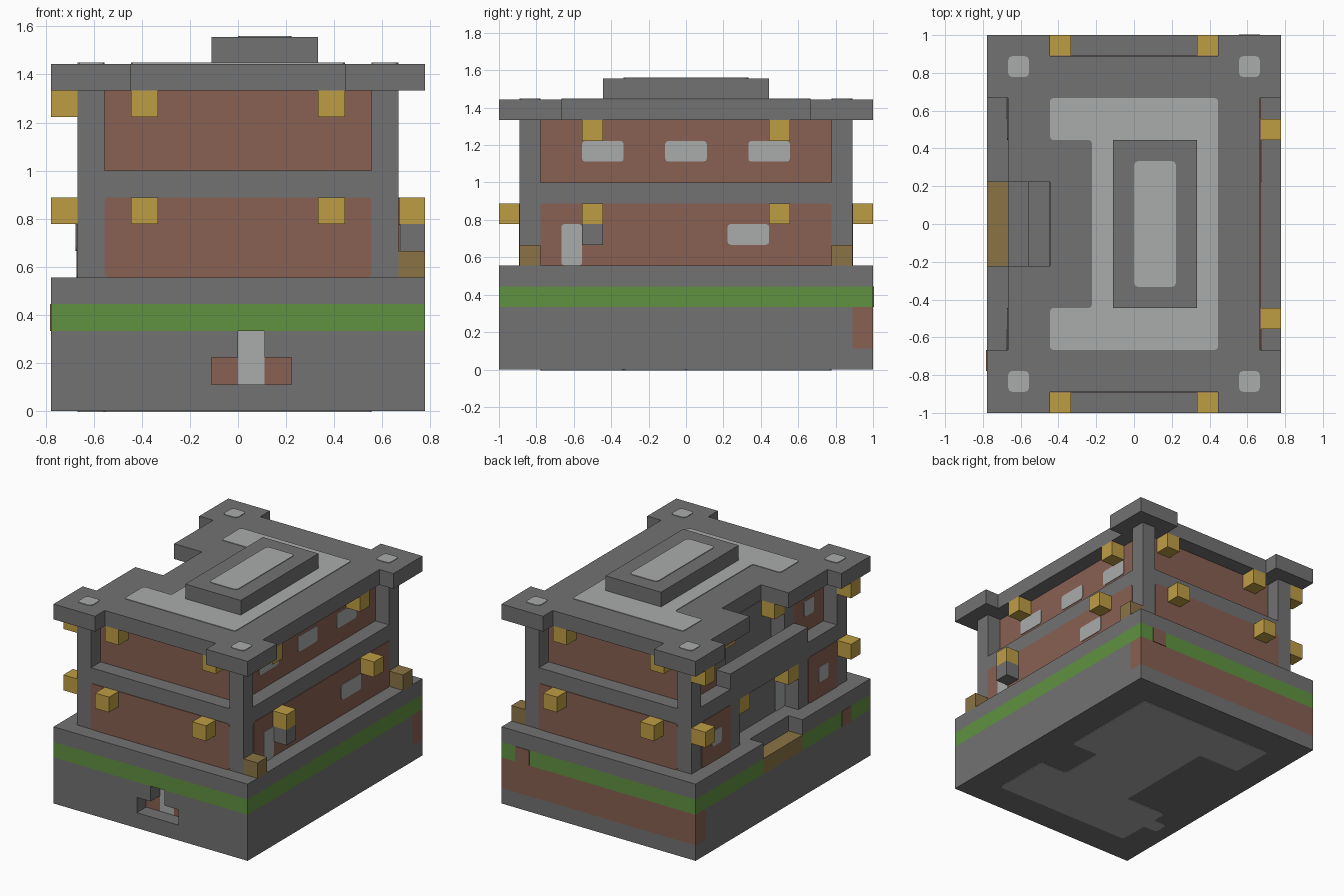
import bpy
import bmesh
from mathutils import Vector

U = 1 / 9      # one building block
T = 0.04       # thickness of painted plates, in blocks

old = bpy.data.objects.get("Cube")
if old:
    bpy.data.objects.remove(old)


def material(name, hex_code):
    rgb = [int(hex_code[i:i + 2], 16) / 255 for i in (0, 2, 4)]
    lin = [c / 12.92 if c < 0.04045 else ((c + 0.055) / 1.055) ** 2.4 for c in rgb]
    m = bpy.data.materials.new(name)
    m.use_nodes = True
    m.diffuse_color = (*lin, 1)
    m.node_tree.nodes["Principled BSDF"].inputs["Base Color"].default_value = (*lin, 1)
    return m


STONE = material("stone_grey", "727272")
PALE = material("pale_grey", "aaacab")
BRICK = material("brick_red", "886052")
GOLD = material("gold", "be9d44")
BROWN = material("dull_brown", "8b7446")
GREEN = material("grass_green", "609140")


def finish(name, bm, mat):
    bmesh.ops.recalc_face_normals(bm, faces=bm.faces)
    bmesh.ops.scale(bm, vec=(U, U, U), verts=bm.verts)
    mesh = bpy.data.meshes.new(name)
    bm.to_mesh(mesh)
    bm.free()
    mesh.materials.append(mat)
    obj = bpy.data.objects.new(name, mesh)
    bpy.context.collection.objects.link(obj)
    return obj


def prism(name, pts, axis, lo, hi, mat, rounding=0):
    """Extrude a 2D outline along an axis; the outline uses the other two axes in order."""
    bm = bmesh.new()
    others = [i for i in range(3) if i != axis]
    verts = []
    for u, v in pts:
        p = Vector()
        p[others[0]], p[others[1]], p[axis] = u, v, lo
        verts.append(bm.verts.new(p))
    face = bm.faces.new(verts)
    ext = bmesh.ops.extrude_face_region(bm, geom=[face])
    shift = Vector()
    shift[axis] = hi - lo
    new = [g for g in ext["geom"] if isinstance(g, bmesh.types.BMVert)]
    bmesh.ops.translate(bm, vec=shift, verts=new)
    if rounding:
        edges = [e for e in bm.edges
                 if abs(e.verts[0].co[axis] - e.verts[1].co[axis]) > T / 2]
        bmesh.ops.bevel(bm, geom=edges, offset=rounding, segments=2,
                        profile=0.5, affect="EDGES")
    return finish(name, bm, mat)


def rect(u0, u1, v0, v1):
    return [(u0, v0), (u1, v0), (u1, v1), (u0, v1)]


def box(name, x0, x1, y0, y1, z0, z1, mat):
    return prism(name, rect(x0, x1, y0, y1), 2, z0, z1, mat)


def paint(name, axis, pos, side, area, mat, rounding=0.15):
    """Thin coloured plate on a wall or roof; side is the direction it faces."""
    pts = rect(*area) if not isinstance(area[0], tuple) else area
    lo, hi = sorted((pos, pos + side * T))
    return prism(name, pts, axis, lo, hi, mat, rounding)


def notched(x, y, inner_x, half):
    """Rectangle with a notch in the middle of its -x side."""
    return [(-x, -y), (x, -y), (x, y), (-x, y),
            (-x, half), (inner_x, half), (inner_x, -half), (-x, -half)]


# Base with the front niche and back brickwork
box("foundation", -7, 7, -9, 9, 0, 1, STONE)
box("base_core", -7, 7, -8, 8, 1, 3, STONE)
niche = [(-7, 1), (-1, 1), (-1, 2), (0, 2), (0, 3), (-7, 3)]
prism("base_front_left_part", niche, 1, -9, -8, STONE)
prism("base_front_right_part", [(1 - u, v) for u, v in niche[1:5]] + [(7, 3), (7, 1)],
      1, -9, -8, STONE)
paint("niche_brick_a", 1, -8, -1, (-1, 0, 1, 2), BRICK, 0)
paint("niche_brick_b", 1, -8, -1, (1, 2, 1, 2), BRICK, 0)
paint("niche_pale_panel", 1, -8, -1, (0, 1, 1, 3), PALE, 0)
box("base_back_brick", -7, 7, 8, 9, 1, 3, BRICK)
prism("grass_band", notched(7, 9, -6, 2), 2, 3, 4, GREEN)
box("entrance_step", -7, -6, -2, 2, 3, 4, BROWN)
prism("base_ledge", notched(7, 9, -6, 2), 2, 4, 5, STONE)
paint("band_back_brick", 1, 9, 1, (5, 6, 3, 4), BRICK, 0)
paint("band_side_brick", 0, -7, -1, (-7, -6, 3, 4), BRICK, 0)
underside = [(-5, -7), (5, -7), (5, -3), (3, -3), (3, 0), (5, 0), (5, 7), (-5, 7),
             (-5, 4), (-2, 4), (-2, -3), (-5, -3), (-5, -4), (-6, -4), (-6, -5), (-5, -5)]
paint("underside_panel", 2, 0, -1, underside, PALE)

# Lower storey
prism("lower_storey", notched(6, 8, -5, 3), 2, 5, 8, STONE)
box("storey_band", -6, 6, -8, 8, 8, 9, STONE)
for s, side in ((-1, "front"), (1, "back")):
    paint(side + "_lower_brick", 1, s * 8, s, (-5, 5, 5, 8), BRICK)
paint("left_lower_brick", 0, 6, 1, (-7, 7, 5, 8), BRICK)
paint("left_door", 0, 6 + T, 1, (-6, -5, 5, 7), PALE)
paint("left_lower_window", 0, 6 + T, 1, (2, 4, 6, 7), PALE)
box("left_bracket", 6, 7, -5, -4, 6, 7, STONE)

# Upper storey
box("upper_core", -4, 5, -7, 7, 9, 12, BRICK)
paint("balcony_wall", 0, -4, -1, (-3, 3, 9, 12), STONE, 0)
box("balcony_parapet", -6, -5, -4, 4, 9, 10, STONE)
for y in (-4, 0, 4):
    paint("left_upper_window", 0, 5, 1, (y - 1, y + 1, 10, 11), PALE)

# Entrance side details, mirrored front to back
for s in (-1, 1):
    def span(a, b):
        return sorted((s * a, s * b))
    box("upper_wing", -5, -4, *span(4, 7), 9, 12, BRICK)
    box("balcony_column", -5, -4, *span(3, 4), 9, 12, STONE)
    paint("right_lower_brick", 0, -6, -1, (*span(4, 7), 5, 8), BRICK)
    paint("right_lower_window", 0, -6 - T, -1, (*span(5, 6), 6, 7), PALE)
    paint("right_upper_window", 0, -5, -1, (*span(5, 6), 10, 11), PALE)
    paint("entrance_pale_panel", 0, -5, -1, (*span(2, 3), 5, 7), PALE)
    box("entrance_lamp", -6, -5, *span(2, 3), 7, 8, GOLD)
    box("balcony_lamp", -5, -4, *span(2, 3), 11, 12, GOLD)
    # Lamps and crates on the other walls
    box("left_crate", 6, 7, *span(7, 8), 5, 6, BROWN)
    for z, x, y in ((7, 6, 8), (11, 5, 7)):
        box("left_lamp", x, x + 1, *span(4, 5), z, z + 1, GOLD)
        box("right_lamp", -7, -6, *span(7, 8), z, z + 1, GOLD)
        for lx in (-4, 3):
            box("end_lamp", lx, lx + 1, *span(y, y + 1), z, z + 1, GOLD)
    for x in (-6, 5):
        box("corner_pillar", x, x + 1, *span(7, 8), 9, 12, STONE)
        paint("roof_corner_spot", 2, 13, 1, (x, x + 1, *span(7, 8)), PALE, 0.2)

# Roof with wide corners, a notch over the entrance and a raised block
half = [(-4, -8), (-4, -9), (-7, -9), (-7, -6), (-6, -6), (-6, -2), (-4, -2)]
right = [(-4, 2), (-6, 2), (-6, 6), (-7, 6), (-7, 9), (-4, 9), (-4, 8)]
left = [(4, 8), (4, 9), (7, 9), (7, 6), (6, 6), (6, -6), (7, -6), (7, -9), (4, -9), (4, -8)]
prism("roof", half + right + left, 2, 12, 13, STONE)
paint("roof_pale_panel", 2, 13, 1,
      [(-4, -6), (4, -6), (4, 6), (-4, 6), (-4, 4), (-2, 4), (-2, -4), (-4, -4)], PALE)
box("roof_block", -1, 3, -4, 4, 13, 14, STONE)
paint("roof_block_panel", 2, 14, 1, (0, 2, -3, 3), PALE, 0.2)
